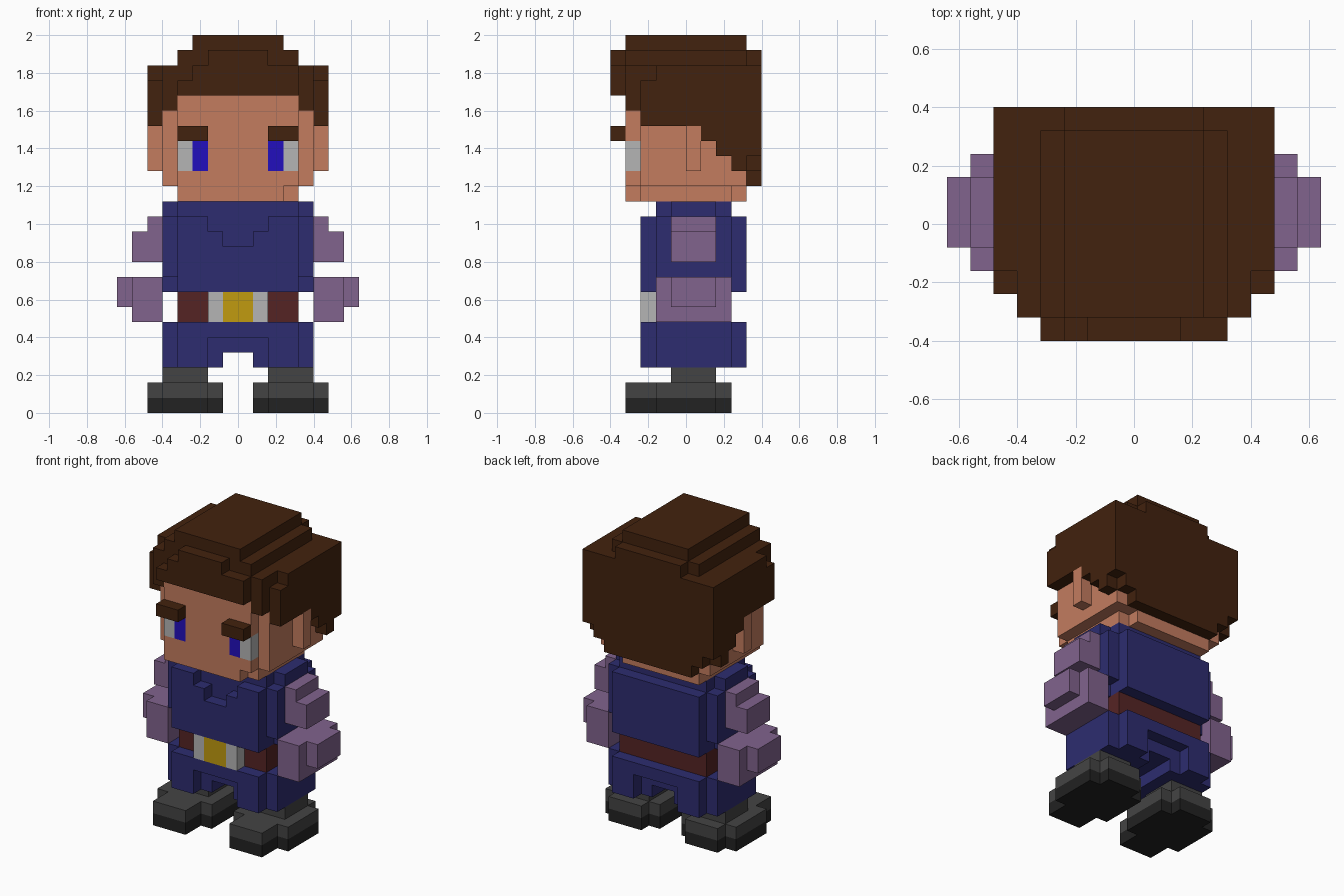
import bpy, bmesh
from mathutils import Vector

if "Cube" in bpy.data.objects:
    bpy.data.objects.remove(bpy.data.objects["Cube"], do_unlink=True)

U = 0.08  # size of one block


def material(name, hex_code):
    rgb = [int(hex_code[i:i + 2], 16) / 255 for i in (0, 2, 4)]
    lin = [c / 12.92 if c <= 0.04045 else ((c + 0.055) / 1.055) ** 2.4 for c in rgb]
    m = bpy.data.materials.new(name)
    m.use_nodes = True
    m.diffuse_color = (*lin, 1)
    m.node_tree.nodes["Principled BSDF"].inputs["Base Color"].default_value = (*lin, 1)
    return m


HAIR = material("dark_brown", "42220E")
SKIN = material("skin", "C37C5F")
WHITE = material("light_grey", "B5B5B5")
IRIS = material("bright_blue", "220FBD")
NAVY = material("navy", "2D2C70")
SLEEVE = material("dusty_purple", "81638D")
BELT = material("maroon", "552424")
GOLD = material("gold", "C19B10")
BOOT = material("boot_grey", "444444")
SOLE = material("sole_black", "222222")


def blocks(*boxes):
    """Cells filled by boxes given as (x0, x1, y0, y1, z0, z1) in blocks."""
    return {(x, y, z) for x0, x1, y0, y1, z0, z1 in boxes
            for x in range(x0, x1) for y in range(y0, y1) for z in range(z0, z1)}


def mirror(cells):
    return {(-1 - x, y, z) for x, y, z in cells}


def build(name, cells, mat):
    """Make one clean outer skin around a set of cells."""
    bm = bmesh.new()
    verts = {}

    def vert(p):
        if p not in verts:
            verts[p] = bm.verts.new(Vector(p) * U)
        return verts[p]

    for c in cells:
        for axis in range(3):
            for side in (0, 1):
                n = list(c)
                n[axis] += 2 * side - 1
                if tuple(n) in cells:
                    continue
                a, b = (axis + 1) % 3, (axis + 2) % 3
                ring = []
                for da, db in ((0, 0), (1, 0), (1, 1), (0, 1)):
                    p = list(c)
                    p[axis] += side
                    p[a] += da
                    p[b] += db
                    ring.append(vert(tuple(p)))
                bm.faces.new(ring if side else ring[::-1])
    bmesh.ops.dissolve_limit(bm, angle_limit=0.01, verts=bm.verts[:], edges=bm.edges[:])
    bmesh.ops.triangulate(bm, faces=[f for f in bm.faces if len(f.verts) > 4])
    mesh = bpy.data.meshes.new(name)
    bm.to_mesh(mesh)
    bm.free()
    mesh.materials.append(mat)
    obj = bpy.data.objects.new(name, mesh)
    bpy.context.collection.objects.link(obj)


def pair(name, cells, mat):
    build("left_" + name, cells, mat)
    build("right_" + name, mirror(cells), mat)


# Shoes
foot = ((2, 5, -4, 3), (1, 6, -2, 2))
pair("sole", blocks(*[f + (0, 1) for f in foot]), SOLE)
pair("boot", blocks(*[f + (1, 2) for f in foot], (2, 5, -1, 2, 2, 3)), BOOT)

# Trousers: core with raised front and back panels
leg = blocks((1, 5, -2, 3, 3, 6), (0, 1, -2, 3, 4, 6),
             (2, 4, -3, 4, 3, 5), (0, 4, -3, 4, 5, 6))
build("trousers", leg | mirror(leg), NAVY)

# Belt and buckle
build("belt", blocks((-4, 4, -2, 3, 6, 8)), BELT)
build("buckle_centre", blocks((-1, 1, -3, -2, 6, 8)), GOLD)
pair("buckle_side", blocks((1, 2, -3, -2, 6, 8)), WHITE)

# Tunic with stepped neckline
tunic = blocks((-5, 5, -1, 2, 8, 14), (-4, 4, -2, 3, 8, 14), (-5, 5, -2, 3, 9, 13),
               (-4, 4, -3, 4, 8, 13))
tunic -= blocks((-2, 2, -3, -2, 12, 13), (-1, 1, -3, -2, 11, 12))
build("tunic", tunic, NAVY)

# Arms
pair("shoulder", blocks((5, 6, -1, 2, 10, 13), (6, 7, -1, 2, 10, 12)), SLEEVE)
pair("hand", blocks((5, 7, -2, 3, 6, 9), (7, 8, -1, 2, 7, 9)), SLEEVE)

# Head with eye sockets, and eyes set flush
eye_white = blocks((3, 4, -4, -3, 16, 18))
iris = blocks((2, 3, -4, -3, 16, 18))
head = blocks((-4, 4, -3, 3, 14, 15), (-4, 3, -4, 4, 14, 15),
              (-5, 5, -3, 4, 15, 20), (-4, 4, -4, -3, 15, 21))
ear = blocks((5, 6, 0, 1, 16, 19))
head |= ear | mirror(ear)
for part in (eye_white, iris):
    head -= part | mirror(part)
build("head", head, SKIN)
pair("eye_white", eye_white, WHITE)
pair("iris", iris, IRIS)
pair("eyebrow", blocks((2, 4, -5, -4, 18, 19)), HAIR)

# Hair: crown, stepped sides, fringe and rounded back
hair = blocks((-3, 3, -4, 4, 24, 25), (-4, 4, -4, 4, 23, 24),
              (-6, 6, -2, 4, 22, 23), (-6, 6, -3, 4, 19, 22), (-5, 5, -4, -2, 20, 23),
              (-2, 2, -5, -4, 23, 24), (-3, 4, -5, -4, 22, 23), (-4, 4, -5, -4, 21, 22),
              (-3, 3, 4, 5, 23, 24), (-6, 6, 4, 5, 17, 23),
              (-5, 5, 4, 5, 16, 17), (-4, 4, 4, 5, 15, 16))
for step in range(3):
    side = blocks((5, 6, 1 + step, 4, 18 - step, 19 - step))
    hair |= side | mirror(side)
build("hair", hair - head, HAIR)
